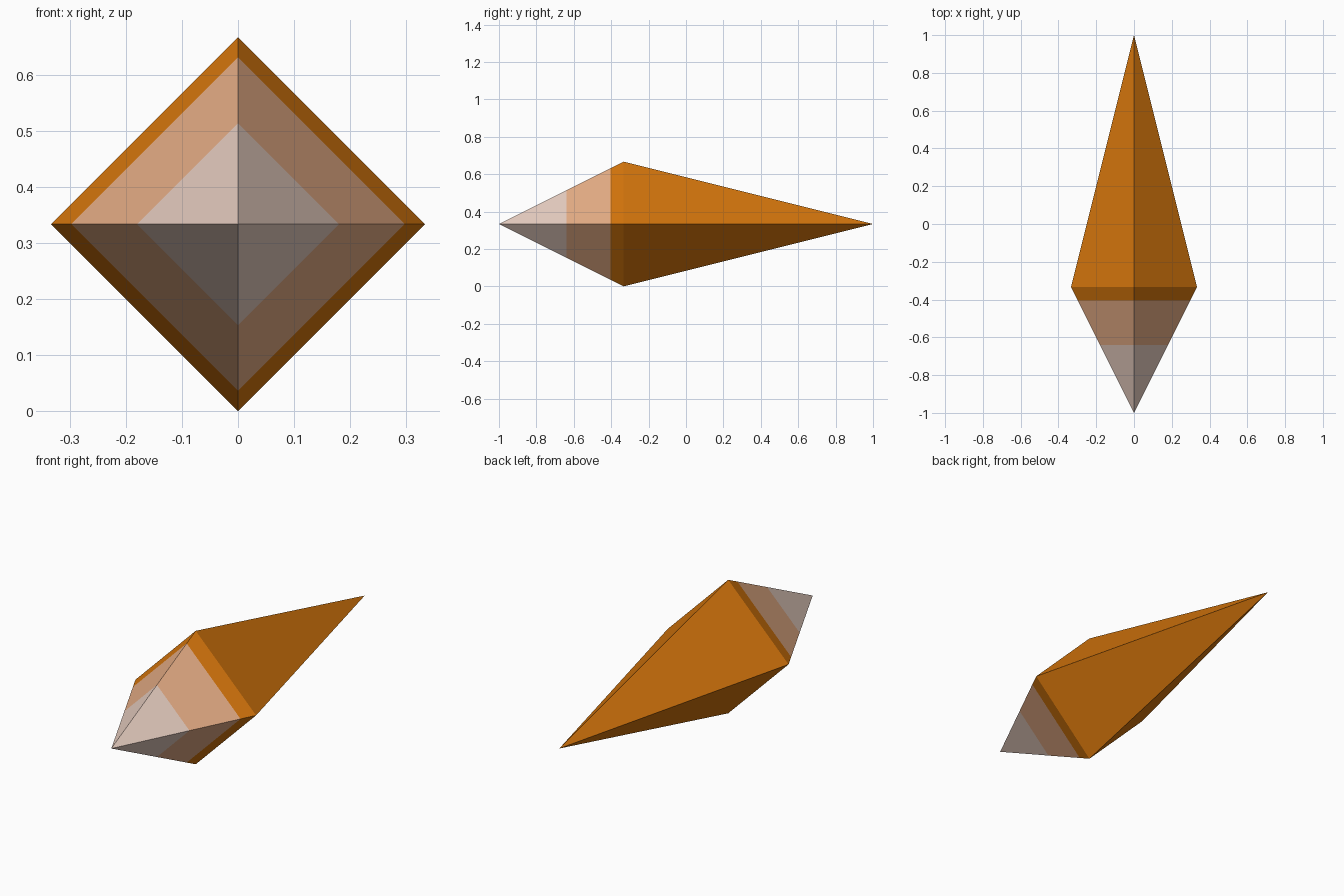
import bpy, bmesh, math

if "Cube" in bpy.data.objects:
    bpy.data.objects.remove(bpy.data.objects["Cube"])


def material(name, rgb):
    m = bpy.data.materials.new(name)
    lin = [(c / 255 / 12.92) if c / 255 <= 0.04045 else ((c / 255 + 0.055) / 1.055) ** 2.4 for c in rgb]
    m.diffuse_color = (*lin, 1)
    m.use_nodes = True
    m.node_tree.nodes["Principled BSDF"].inputs["Base Color"].default_value = m.diffuse_color
    return m


MATERIALS = [
    material("pale grey", (233, 207, 194)),
    material("tan", (234, 176, 136)),
    material("amber", (214, 118, 12)),
]

SIDES = 4
RADIUS = 1 / 3       # widest half-width, also the height of the axis
WAIST = -1 / 3       # y of the widest ring
FRONT, BACK = -1.0, 1.0


def ring(bm, y):
    """Diamond cross-section on the front taper at y."""
    r = RADIUS * (y - FRONT) / (WAIST - FRONT)
    return [bm.verts.new((r * math.cos(a), y, RADIUS + r * math.sin(a)))
            for a in (math.tau * i / SIDES for i in range(SIDES))]


bm = bmesh.new()
front_tip = bm.verts.new((0, FRONT, RADIUS))
back_tip = bm.verts.new((0, BACK, RADIUS))
rings = [ring(bm, y) for y in (-0.64, -0.405, WAIST)]

for i in range(SIDES):
    j = (i + 1) % SIDES
    # pale front point
    bm.faces.new((front_tip, rings[0][i], rings[0][j])).material_index = 0
    # tan band, then amber band up to the waist
    for k in (0, 1):
        a, b = rings[k], rings[k + 1]
        bm.faces.new((a[i], b[i], b[j], a[j])).material_index = k + 1
    # long amber back spike
    bm.faces.new((rings[2][i], back_tip, rings[2][j])).material_index = 2

bmesh.ops.recalc_face_normals(bm, faces=bm.faces)
mesh = bpy.data.meshes.new("crystal_spike")
bm.to_mesh(mesh)
bm.free()
for m in MATERIALS:
    mesh.materials.append(m)
bpy.context.collection.objects.link(bpy.data.objects.new("crystal_spike", mesh))
